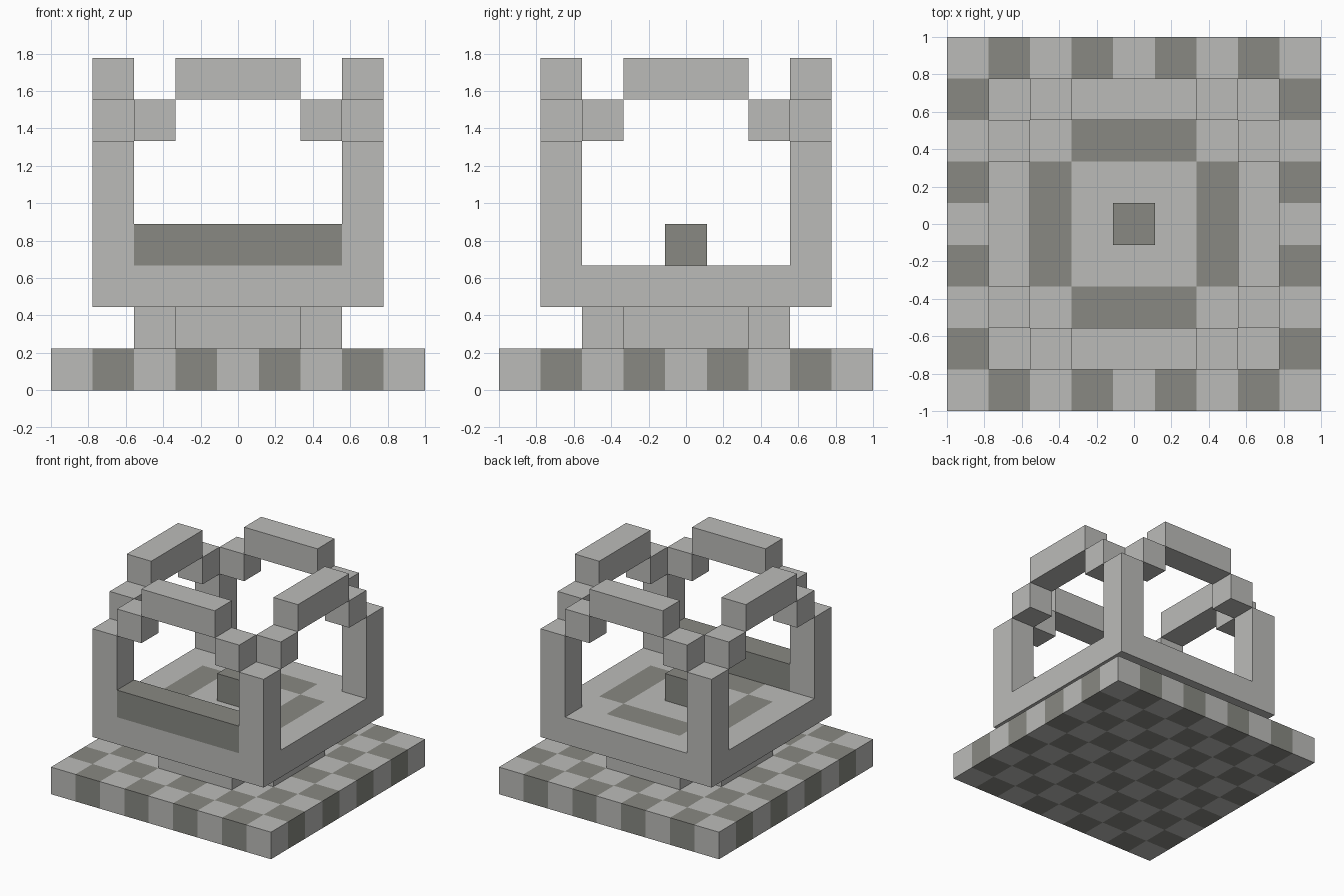
import bpy
import bmesh
from mathutils import Vector

cube = bpy.data.objects.get("Cube")
if cube:
    bpy.data.objects.remove(cube, do_unlink=True)

U = 2 / 9  # one block


def material(name, color):
    mat = bpy.data.materials.new(name)
    mat.use_nodes = True
    mat.diffuse_color = (*color, 1)
    mat.node_tree.nodes["Principled BSDF"].inputs["Base Color"].default_value = (*color, 1)
    return mat


LIGHT = material("light stone", (0.50, 0.50, 0.485))
DARK = material("dark stone", (0.246, 0.248, 0.223))


def finish(name, bm, mats):
    bmesh.ops.recalc_face_normals(bm, faces=bm.faces)
    mesh = bpy.data.meshes.new(name)
    bm.to_mesh(mesh)
    bm.free()
    for mat in mats:
        mesh.materials.append(mat)
    obj = bpy.data.objects.new(name, mesh)
    bpy.context.collection.objects.link(obj)
    return obj


def block(name, center, size, mat=LIGHT, rule=None):
    """Box in block units, center = (column, row, bottom layer).
    A rule(column, row) cuts it into cells and darkens those it picks."""
    bm = bmesh.new()
    bmesh.ops.create_cube(bm, size=1)
    offset = Vector((center[0], center[1], center[2] + size[2] / 2))
    for v in bm.verts:
        v.co = (Vector([c * s for c, s in zip(v.co, size)]) + offset) * U
    if rule:
        for axis in (0, 1):
            normal = Vector((axis == 0, axis == 1, 0))
            for k in range(1, size[axis]):
                cut = normal * (center[axis] - size[axis] / 2 + k) * U
                bmesh.ops.bisect_plane(bm, geom=bm.verts[:] + bm.edges[:] + bm.faces[:],
                                       plane_co=cut, plane_no=normal)
        bm.normal_update()
        for f in bm.faces:
            cell = f.calc_center_median() / U - f.normal * 0.5
            f.material_index = int(rule(round(cell.x), round(cell.y)))
    return finish(name, bm, [LIGHT, DARK] if rule else [mat])


# Chequered base
block("chequered_base", (0, 0, 0), (9, 9, 1), rule=lambda i, j: (i + j) % 2)

# Pedestal: square with notched corners
bm = bmesh.new()
a, b = 1.5 * U, 2.5 * U
profile = []
for sx, sy in ((1, 1), (-1, 1), (-1, -1), (1, -1)):
    corner = [(b * sx, a * sy), (a * sx, a * sy), (a * sx, b * sy)]
    profile += corner if sx * sy > 0 else corner[::-1]
face = bm.faces.new([bm.verts.new((x, y, U)) for x, y in profile])
top = bmesh.ops.extrude_face_region(bm, geom=[face])["geom"]
bmesh.ops.translate(bm, vec=(0, 0, U), verts=[v for v in top if isinstance(v, bmesh.types.BMVert)])
finish("pedestal", bm, [LIGHT])

# Floor with a dark inlaid ring, open at its corners
block("inlaid_floor", (0, 0, 2), (7, 7, 1),
      rule=lambda i, j: sorted((abs(i), abs(j))) in ([0, 2], [1, 2]))

# Dark front sill and centre stone
block("front_sill", (0, -3, 3), (5, 1, 1), DARK)
block("centre_stone", (0, 0, 3), (1, 1, 1), DARK)

# Corner posts with the stepped arch blocks beside each
for sx, side in ((1, "left"), (-1, "right")):
    for sy, end in ((-1, "front"), (1, "back")):
        block(f"post_{end}_{side}", (3 * sx, 3 * sy, 3), (1, 1, 3))
        block(f"arch_step_{end}_{side}", (2 * sx, 3 * sy, 6), (1, 1, 1))
        block(f"side_arch_step_{end}_{side}", (3 * sx, 2 * sy, 6), (1, 1, 1))

# Arch tops
for s, end, side in ((-1, "front", "right"), (1, "back", "left")):
    block(f"arch_top_{end}", (0, 3 * s, 7), (3, 1, 1))
    block(f"arch_top_{side}", (3 * s, 0, 7), (1, 3, 1))
